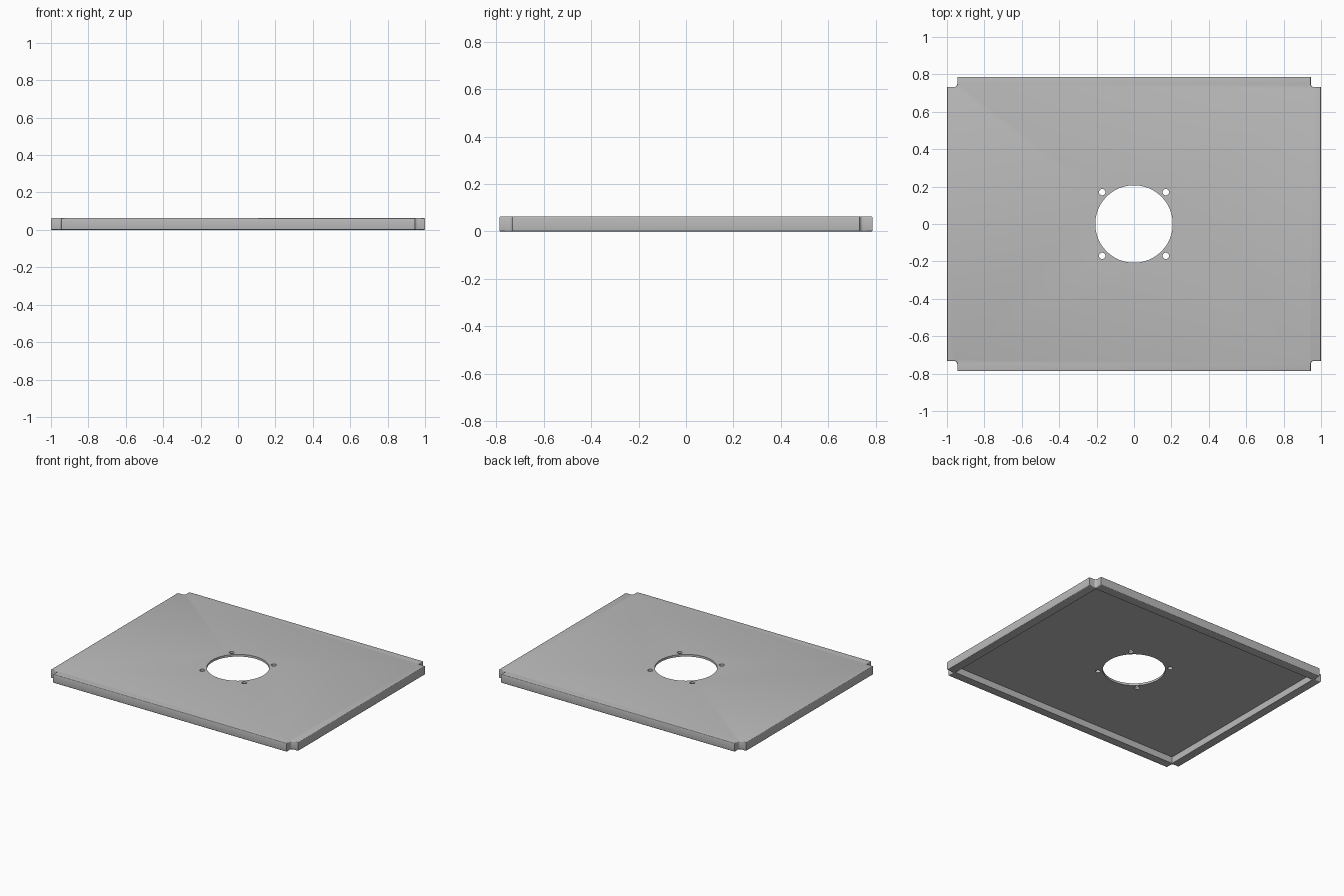
import bpy, bmesh
from math import cos, sin, pi

cube = bpy.data.objects.get("Cube")
if cube:
    bpy.data.objects.remove(cube, do_unlink=True)

HALF_X, HALF_Y, HEIGHT = 1.0, 0.787, 0.064
NOTCH_X, NOTCH_Y, FILLET = 0.945, 0.733, 0.015
RIM = 0.064
PLATE = 0.016
EDGE = 0.006

grey = bpy.data.materials.new("sheet_grey")
grey.use_nodes = True
colour = (0.5, 0.5, 0.5, 1)
grey.diffuse_color = colour
grey.node_tree.nodes["Principled BSDF"].inputs["Base Color"].default_value = colour


def prism(name, outline, low, high, edge=0):
    """Extrude an outline upward, optionally rounding its top and bottom rims."""
    bm = bmesh.new()
    base = bm.faces.new([bm.verts.new((x, y, low)) for x, y in outline])
    new = bmesh.ops.extrude_face_region(bm, geom=[base])["geom"]
    bmesh.ops.translate(bm, vec=(0, 0, high - low),
                        verts=[v for v in new if isinstance(v, bmesh.types.BMVert)])
    bmesh.ops.recalc_face_normals(bm, faces=bm.faces)
    if edge:
        rims = [e for e in bm.edges if e.verts[0].co.z == e.verts[1].co.z]
        bmesh.ops.bevel(bm, geom=rims, offset=edge, segments=3, profile=0.5, affect='EDGES')
    mesh = bpy.data.meshes.new(name)
    bm.to_mesh(mesh)
    bm.free()
    mesh.materials.append(grey)
    obj = bpy.data.objects.new(name, mesh)
    bpy.context.collection.objects.link(obj)
    return obj


def circle(cx, cy, radius, sides):
    return [(cx + radius * cos(2 * pi * i / sides), cy + radius * sin(2 * pi * i / sides))
            for i in range(sides)]


# One notched corner with a filleted inside, mirrored into all four
corner = [(HALF_X, NOTCH_Y)]
for i in range(7):
    a = pi / 2 * i / 6
    corner.append((NOTCH_X + FILLET * (1 - sin(a)), NOTCH_Y + FILLET * (1 - cos(a))))
corner.append((NOTCH_X, HALF_Y))
outline = []
for sx, sy in ((1, 1), (-1, 1), (-1, -1), (1, -1)):
    points = corner if sx * sy > 0 else corner[::-1]
    outline += [(sx * x, sy * y) for x, y in points]

panel = prism("panel", outline, 0, HEIGHT, EDGE)

# Underside recess, central opening and four screw holes
px, py = HALF_X - RIM, HALF_Y - RIM
cutters = [
    prism("recess_cutter", [(px, py), (-px, py), (-px, -py), (px, -py)], -0.1, HEIGHT - PLATE),
    prism("opening_cutter", circle(0, 0, 0.207, 96), -0.2, 0.2),
]
for sx in (-1, 1):
    for sy in (-1, 1):
        cutters.append(prism("screw_hole_cutter", circle(sx * 0.17, sy * 0.17, 0.017, 24), -0.2, 0.2))

bpy.context.view_layer.objects.active = panel
for cutter in cutters:
    cutter.hide_render = True
    mod = panel.modifiers.new("cut", 'BOOLEAN')
    mod.operation = 'DIFFERENCE'
    mod.solver = 'EXACT'
    mod.object = cutter
    bpy.ops.object.modifier_apply(modifier=mod.name)
    bpy.data.objects.remove(cutter, do_unlink=True)

# Smooth the rounded rims and hole walls, keep the corners crisp
bpy.ops.object.select_all(action='DESELECT')
panel.select_set(True)
bpy.ops.object.shade_smooth_by_angle(angle=pi / 5)
